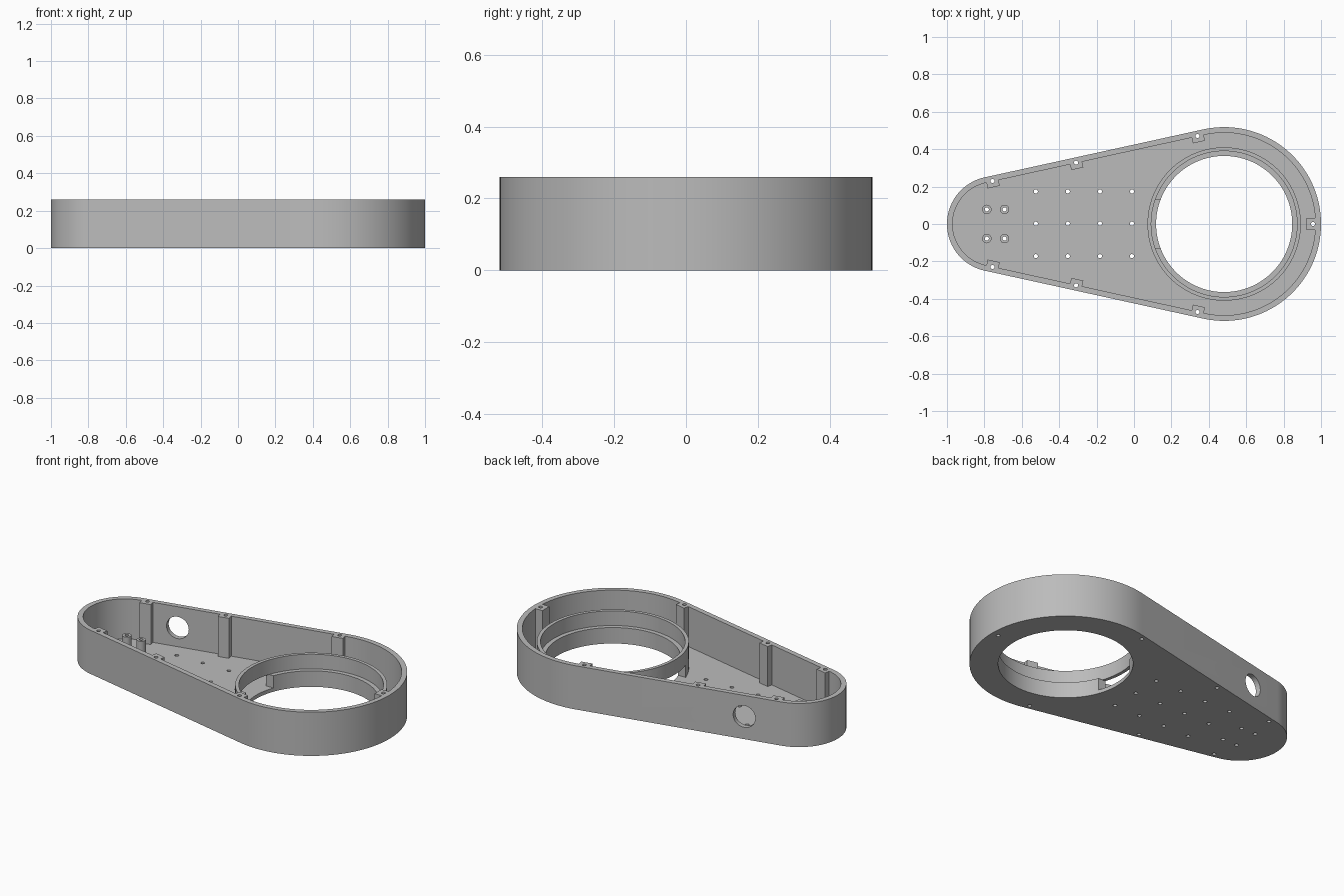
import bpy, bmesh
from math import sin, cos, asin, pi, radians
from mathutils import Matrix, Vector

if "Cube" in bpy.data.objects:
    bpy.data.objects.remove(bpy.data.objects["Cube"])

# Main dimensions
BIG_R, SMALL_R = 0.518, 0.255
BIG_X, SMALL_X = 1 - BIG_R, SMALL_R - 1
TILT = asin((BIG_R - SMALL_R) / (BIG_X - SMALL_X))
HEIGHT, FLOOR, WALL = 0.26, 0.022, 0.03
COLLAR_TOP, LEDGE = 0.182, 0.095

grey = bpy.data.materials.new("matte grey")
grey.use_nodes = True
grey.diffuse_color = (0.5, 0.5, 0.5, 1)
grey.node_tree.nodes["Principled BSDF"].inputs["Base Color"].default_value = (0.5, 0.5, 0.5, 1)


def make(name, bm):
    bmesh.ops.recalc_face_normals(bm, faces=bm.faces)
    mesh = bpy.data.meshes.new(name)
    bm.to_mesh(mesh)
    bm.free()
    mesh.materials.append(grey)
    obj = bpy.data.objects.new(name, mesh)
    bpy.context.collection.objects.link(obj)
    return obj


def teardrop(name, inset, z0, z1):
    """Two arcs joined by their common tangents, extruded upward."""
    pts = []
    for cx, r, start, end, n in (
            (BIG_X, BIG_R - inset, -pi / 2 - TILT, pi / 2 + TILT, 80),
            (SMALL_X, SMALL_R - inset, pi / 2 + TILT, 3 * pi / 2 - TILT, 48)):
        for i in range(n + 1):
            a = start + (end - start) * i / n
            pts.append((cx + r * cos(a), r * sin(a), z0))
    bm = bmesh.new()
    face = bm.faces.new([bm.verts.new(p) for p in pts])
    ext = bmesh.ops.extrude_face_region(bm, geom=[face])
    top = [v for v in ext["geom"] if isinstance(v, bmesh.types.BMVert)]
    bmesh.ops.translate(bm, verts=top, vec=(0, 0, z1 - z0))
    return make(name, bm)


def cylinders(name, spots, r, z0, z1, n=24):
    bm = bmesh.new()
    for x, y in spots:
        bmesh.ops.create_cone(bm, cap_ends=True, segments=n, radius1=r, radius2=r, depth=z1 - z0,
                              matrix=Matrix.Translation((x, y, (z0 + z1) / 2)))
    return make(name, bm)


def boxes(name, items):
    """Each item is (centre, size, rotation about z)."""
    bm = bmesh.new()
    for centre, size, turn in items:
        bmesh.ops.create_cube(bm, size=1, matrix=Matrix.Translation(centre)
                              @ Matrix.Rotation(turn, 4, "Z") @ Matrix.Diagonal((*size, 1)))
    return make(name, bm)


def combine(target, tool, operation):
    mod = target.modifiers.new(tool.name, "BOOLEAN")
    mod.operation, mod.solver, mod.object = operation, "EXACT", tool
    bpy.context.view_layer.objects.active = target
    bpy.ops.object.modifier_apply(modifier=mod.name)
    bpy.data.objects.remove(tool)


# Open tray with a thin wall
housing = teardrop("housing", 0, 0, HEIGHT)
combine(housing, teardrop("cavity", WALL, FLOOR, HEIGHT + 0.1), "DIFFERENCE")

# Screw bosses along both straight walls and at the round end
boss_z, boss_h = (HEIGHT + 0.01) / 2, HEIGHT - 0.01
bosses = [((0.95, 0, boss_z), (0.055, 0.066, boss_h), 0)]
screw_spots = [(0.957, 0)]
for side in (1, -1):
    normal = Vector((-sin(TILT), side * cos(TILT), 0))
    for x in (-0.757, -0.31, 0.34):
        y = side * (BIG_R - 0.028 + (x - BIG_X) * sin(TILT)) / cos(TILT)
        screw_spots.append((x, y))
        centre = Vector((x, y, boss_z)) - normal * 0.008
        bosses.append((centre, (0.066, 0.05, boss_h), side * TILT))
combine(housing, boxes("screw_bosses", bosses), "UNION")

# Collar round the large opening, and four standoff posts
combine(housing, cylinders("collar", [(BIG_X, 0)], 0.41, 0.01, COLLAR_TOP, 112), "UNION")
posts = [(x, y) for x in (-0.787, -0.692) for y in (-0.078, 0.078)]
combine(housing, cylinders("posts", posts, 0.025, 0.01, 0.108), "UNION")

# Stepped bore, with a cable slot under the ledge
combine(housing, cylinders("bore", [(BIG_X, 0)], 0.364, -0.1, 0.4, 112), "DIFFERENCE")
combine(housing, cylinders("counterbore", [(BIG_X, 0)], 0.39, LEDGE, 0.4, 112), "DIFFERENCE")
slot = [((0.12, 0, (FLOOR + LEDGE) / 2), (0.2, 0.26, LEDGE - FLOOR), 0)]
combine(housing, boxes("cable_slot", slot), "DIFFERENCE")

# Screw holes, post holes and the floor hole grid
floor_spots = [(x, y) for x in (-0.525, -0.354, -0.182, -0.011) for y in (-0.172, 0.002, 0.174)]
combine(housing, cylinders("small_holes", screw_spots + posts + floor_spots, 0.011, -0.1, 0.4, 20), "DIFFERENCE")

# Round port through the back wall
bm = bmesh.new()
port_y = (BIG_R + (-0.59 - BIG_X) * sin(TILT)) / cos(TILT)
bmesh.ops.create_cone(bm, cap_ends=True, segments=48, radius1=0.065, radius2=0.065, depth=0.15,
                      matrix=Matrix.Translation((-0.59, port_y, 0.135))
                      @ Matrix.Rotation(TILT, 4, "Z") @ Matrix.Rotation(pi / 2, 4, "X"))
combine(housing, make("port", bm), "DIFFERENCE")

bpy.ops.object.select_all(action="DESELECT")
housing.select_set(True)
bpy.context.view_layer.objects.active = housing
bpy.ops.object.shade_smooth_by_angle(angle=radians(30))
